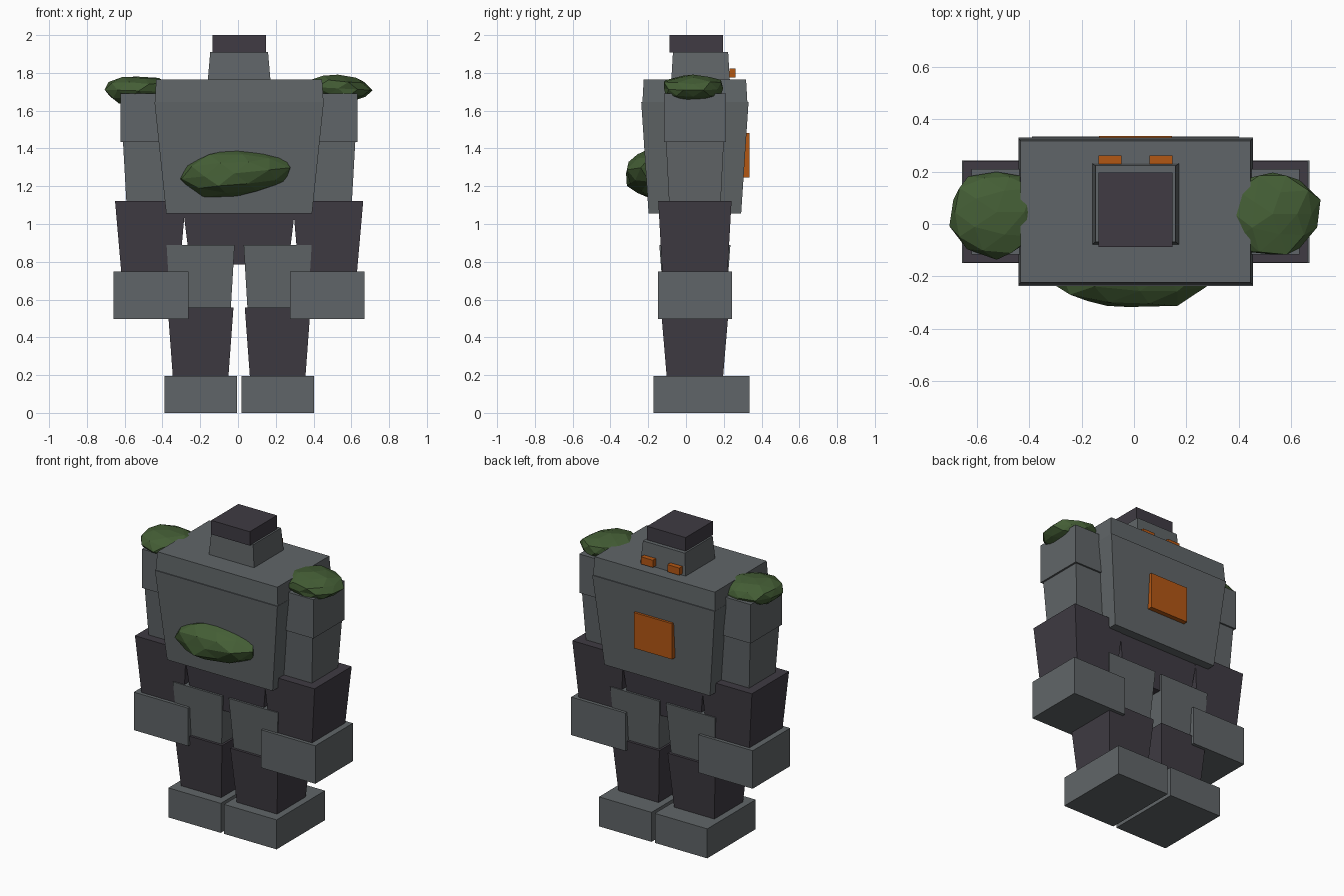
import bpy, bmesh, random
from mathutils import Vector

if "Cube" in bpy.data.objects:
    bpy.data.objects.remove(bpy.data.objects["Cube"])

CX, CY = 0.006, 0.047  # body centre line


def material(name, rgb):
    m = bpy.data.materials.new(name)
    m.diffuse_color = (*rgb, 1)
    m.use_nodes = True
    m.node_tree.nodes["Principled BSDF"].inputs["Base Color"].default_value = m.diffuse_color
    return m


STONE = material("grey stone", (0.118, 0.131, 0.138))
DARK = material("dark stone", (0.050, 0.044, 0.056))
MOSS = material("moss green", (0.058, 0.112, 0.036))
GLOW = material("orange glow", (0.45, 0.095, 0.007))


def finish(name, bm, mat):
    bmesh.ops.recalc_face_normals(bm, faces=bm.faces)
    mesh = bpy.data.meshes.new(name)
    bm.to_mesh(mesh)
    bm.free()
    mesh.materials.append(mat)
    ob = bpy.data.objects.new(name, mesh)
    bpy.context.collection.objects.link(ob)
    return ob


def block(name, mat, x, z0, z1, bottom, top, y=CY):
    """Tapered block: bottom and top are half sizes (x, y)."""
    bm = bmesh.new()
    bmesh.ops.create_cube(bm, size=2)
    for v in bm.verts:
        hx, hy = top if v.co.z > 0 else bottom
        v.co = (CX + x + v.co.x * hx, y + v.co.y * hy, z1 if v.co.z > 0 else z0)
    return finish(name, bm, mat)


def moss(name, centre, radii, seed, slope=0.0):
    """Lumpy faceted clump."""
    rng = random.Random(seed)
    bm = bmesh.new()
    bmesh.ops.create_icosphere(bm, subdivisions=2, radius=1)
    for v in bm.verts:
        p = v.co * rng.uniform(0.88, 1.08)
        v.co = Vector(centre) + Vector((p.x * radii[0], p.y * radii[1],
                                        p.z * radii[2] + p.x * slope))
    return finish(name, bm, MOSS)


# Torso, chest cap and pelvis
block("torso", STONE, 0, 1.055, 1.645, (0.386, 0.245), (0.448, 0.284))
block("chest_cap", STONE, 0, 1.64, 1.765, (0.447, 0.278), (0.439, 0.271))
block("pelvis", DARK, 0, 0.785, 1.10, (0.26, 0.167), (0.299, 0.19))

# Head with cap, and glowing eyes on its face
block("head", STONE, 0, 1.76, 1.91, (0.166, 0.155), (0.153, 0.146), y=0.077)
block("head_cap", DARK, 0, 1.908, 2.0, (0.141, 0.142), (0.141, 0.142), y=0.055)
for side, word in ((-1, "left"), (1, "right")):
    block(word + "_eye", GLOW, side * 0.097, 1.775, 1.823,
          (0.044, 0.016), (0.044, 0.016), y=0.246)

# Glowing plate set in the torso
block("glow_plate", GLOW, 0, 1.247, 1.483, (0.14, 0.03), (0.14, 0.03), y=0.306)

# Arms and legs, both sides
for side, word in ((-1, "left"), (1, "right")):
    arm = side * 0.470
    leg = side * 0.204
    block(word + "_shoulder", STONE, arm, 1.435, 1.692, (0.157, 0.164), (0.157, 0.164))
    block(word + "_upper_arm", STONE, arm, 1.10, 1.437, (0.126, 0.136), (0.145, 0.153))
    block(word + "_forearm", DARK, arm, 0.745, 1.122, (0.154, 0.173), (0.187, 0.194))
    block(word + "_hand", STONE, arm - side * 0.004, 0.497, 0.748, (0.198, 0.196), (0.198, 0.196))
    block(word + "_thigh", STONE, leg, 0.555, 0.888, (0.160, 0.163), (0.180, 0.188))
    block(word + "_shin", DARK, leg, 0.19, 0.557, (0.147, 0.149), (0.174, 0.180))
    block(word + "_foot", STONE, leg, 0, 0.195, (0.192, 0.253), (0.192, 0.253), y=0.082)

# Moss clumps
moss("left_shoulder_moss", (-0.525, 0.045, 1.705), (0.19, 0.172, 0.080), 4, -0.006)
moss("right_shoulder_moss", (0.530, 0.038, 1.718), (0.187, 0.172, 0.076), 9, -0.01)
moss("chest_moss", (-0.02, -0.195, 1.268), (0.298, 0.137, 0.128), 12, 0.03)
